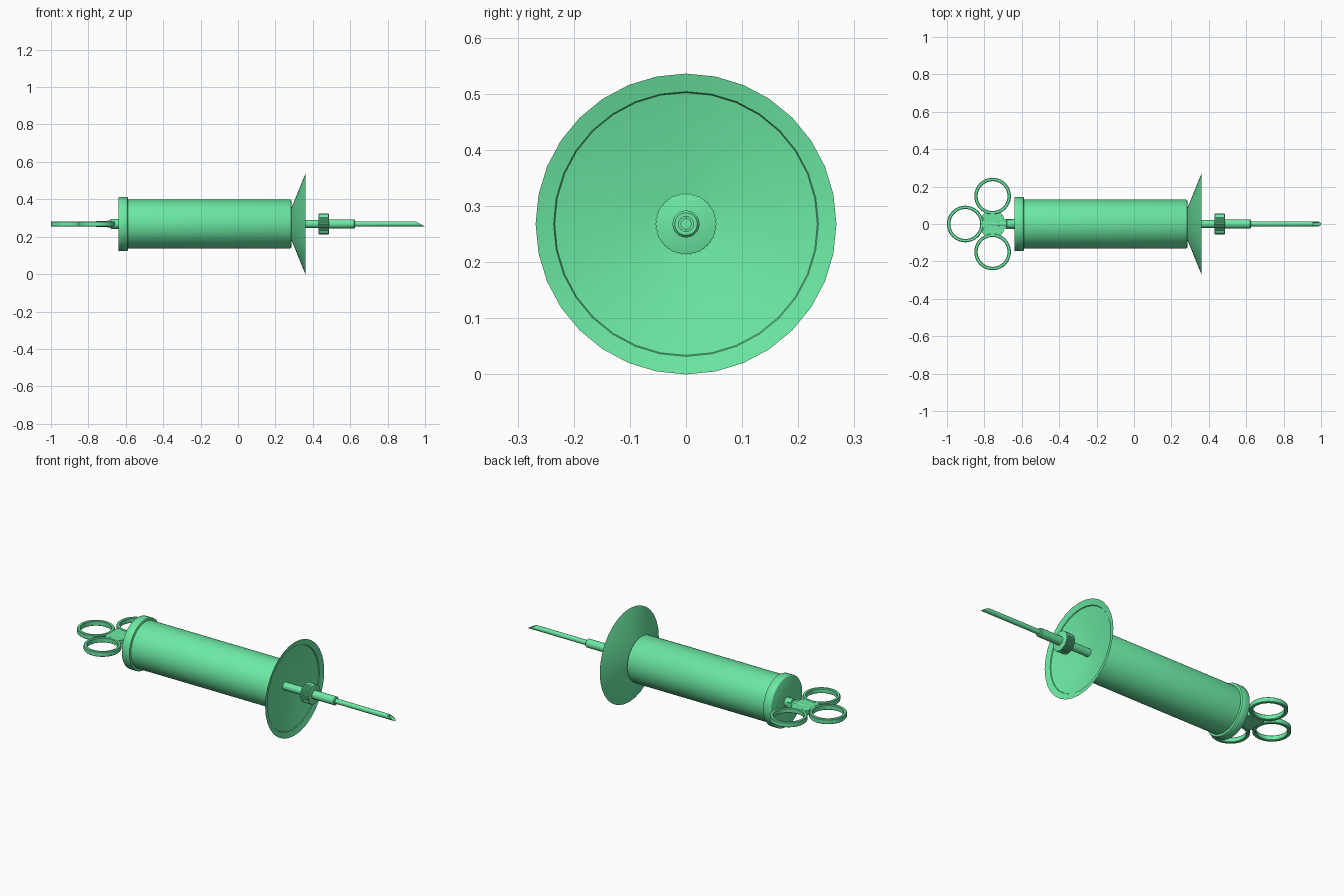
import bpy, bmesh, math

if "Cube" in bpy.data.objects:
    bpy.data.objects.remove(bpy.data.objects["Cube"])

Z = 0.268  # height of the syringe axis

green = bpy.data.materials.new("mint_green")
green.diffuse_color = (0.15, 0.82, 0.37, 1)
green.use_nodes = True
green.node_tree.nodes["Principled BSDF"].inputs["Base Color"].default_value = green.diffuse_color


def finish(name, bm, angle=35):
    bmesh.ops.recalc_face_normals(bm, faces=bm.faces)
    mesh = bpy.data.meshes.new(name)
    bm.to_mesh(mesh)
    bm.free()
    mesh.materials.append(green)
    ob = bpy.data.objects.new(name, mesh)
    bpy.context.collection.objects.link(ob)
    bpy.ops.object.select_all(action='DESELECT')
    ob.select_set(True)
    bpy.context.view_layer.objects.active = ob
    bpy.ops.object.shade_smooth_by_angle(angle=math.radians(angle))
    return ob


def lathe(name, profile, segs=32, closed=False, knurl=None, tip_slant=0):
    """Revolve (x, radius) points round the x axis; closed makes a tube."""
    bm = bmesh.new()
    rings = []
    for x, r in profile:
        ring = []
        for i in range(segs):
            a = math.tau * i / segs
            k = r - knurl if knurl and i % 2 and r > 0.05 else r
            ring.append(bm.verts.new((x, k * math.sin(a), k * math.cos(a))))
        rings.append(ring)
    pairs = list(zip(rings, rings[1:]))
    if closed:
        pairs.append((rings[-1], rings[0]))
    else:
        bm.faces.new(rings[0])
        bm.faces.new(rings[-1])
    for a, b in pairs:
        for i in range(segs):
            j = (i + 1) % segs
            bm.faces.new((a[i], a[j], b[j], b[i]))
    if tip_slant:
        end = max(v.co.x for v in bm.verts)
        for v in bm.verts:
            if v.co.x > end - 1e-5:
                v.co.x -= v.co.z * tip_slant
    ob = finish(name, bm)
    ob.location.z = Z
    return ob


# Barrel with softened ends
lathe("barrel", [(-0.60, 0.125), (-0.595, 0.131), (0.279, 0.131),
                 (0.283, 0.129), (0.285, 0.125)], 64)

# Rear cap
lathe("rear_cap", [(-0.64, 0.140), (-0.638, 0.143), (-0.634, 0.145), (-0.594, 0.145),
                   (-0.590, 0.143), (-0.588, 0.139)], 64)

# Flared splash guard with a small step inside the rim
lathe("splash_guard", [(0.28, 0.072), (0.36, 0.268), (0.3515, 0.236),
                       (0.3475, 0.234), (0.298, 0.018)], 32)

# Nozzle tube and needle socket
lathe("nozzle", [(0.27, 0.022), (0.45, 0.022)])
lathe("needle_socket", [(0.45, 0.024), (0.62, 0.024), (0.625, 0.020),
                        (0.625, 0.013), (0.45, 0.013)], closed=True)

# Knurled locking collar
lathe("locking_collar", [(0.431, 0.053), (0.432, 0.055), (0.485, 0.055),
                         (0.486, 0.053)], 80, knurl=0.002)

# Hollow needle with slanted tip
lathe("needle", [(0.60, 0.014), (0.975, 0.014), (0.975, 0.009), (0.60, 0.009)],
      24, closed=True, tip_slant=1.8)

# Plunger rod
lathe("plunger_rod", [(-0.80, 0.013), (-0.682, 0.018), (-0.68, 0.026), (-0.63, 0.026)])

# Three finger rings
ring_profile = [(-0.014, 0.083), (-0.014, 0.095), (-0.011, 0.098), (0.011, 0.098),
                (0.014, 0.095), (0.014, 0.083), (0.011, 0.080), (-0.011, 0.080)]
for name, x, y in (("thumb_ring", -0.902, 0), ("finger_ring_left", -0.756, 0.149),
                   ("finger_ring_right", -0.756, -0.149)):
    ring = lathe(name, ring_profile, 40, closed=True)
    ring.rotation_euler.y = math.pi / 2
    ring.location = (x, y, Z)

# Handle plate joining the rings to the rod
half = [(-0.806, 0.028), (-0.812, 0.045), (-0.797, 0.062), (-0.775, 0.053),
        (-0.738, 0.053), (-0.715, 0.061), (-0.70, 0.045), (-0.695, 0.028), (-0.655, 0.026)]
outline = half + [(x, -y) for x, y in reversed(half)]
bm = bmesh.new()
face = bm.faces.new([bm.verts.new((x, y, -0.013)) for x, y in outline])
ext = bmesh.ops.extrude_face_region(bm, geom=[face])
for v in ext["geom"]:
    if isinstance(v, bmesh.types.BMVert):
        v.co.z = 0.013
finish("handle_plate", bm).location.z = Z
